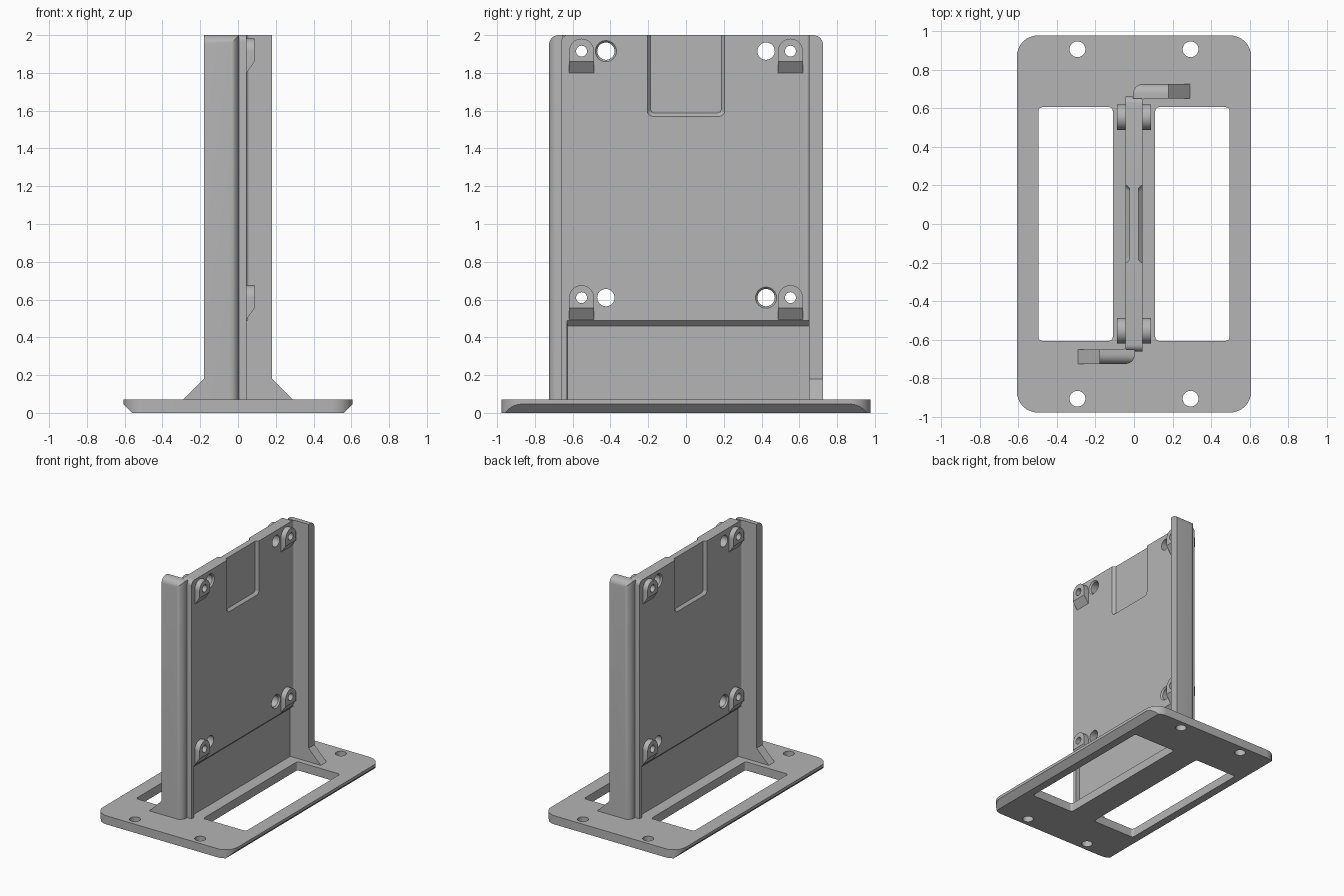
import bpy, bmesh
from math import cos, sin, pi

cube = bpy.data.objects.get("Cube")
if cube:
    bpy.data.objects.remove(cube, do_unlink=True)

grey = bpy.data.materials.new("plain grey")
grey.use_nodes = True
COLOUR = (0.46, 0.46, 0.46, 1)
grey.diffuse_color = COLOUR
for node in grey.node_tree.nodes:
    if node.type == 'BSDF_PRINCIPLED':
        node.inputs["Base Color"].default_value = COLOUR

PLACE = {'x': lambda u, v, w: (w, u, v),
         'y': lambda u, v, w: (u, w, v),
         'z': lambda u, v, w: (u, v, w)}


def make_object(name, bm):
    bmesh.ops.recalc_face_normals(bm, faces=bm.faces)
    mesh = bpy.data.meshes.new(name)
    bm.to_mesh(mesh)
    bm.free()
    obj = bpy.data.objects.new(name, mesh)
    bpy.context.collection.objects.link(obj)
    mesh.materials.append(grey)
    return obj


def loft(name, axis, start, first, end, second=None, turn=1):
    """Solid between two outlines along an axis; turn=-1 spins it half a turn about z."""
    bm = bmesh.new()
    loops = []
    for w, outline in ((start, first), (end, second or first)):
        loop = []
        for u, v in outline:
            x, y, z = PLACE[axis](u, v, w)
            loop.append(bm.verts.new((x * turn, y * turn, z)))
        bm.faces.new(loop)
        loops.append(loop)
    a, b = loops
    for i in range(len(a)):
        j = (i + 1) % len(a)
        bm.faces.new((a[i], a[j], b[j], b[i]))
    return make_object(name, bm)


def circle(u, v, r, n=32):
    return [(u + r * cos(2 * pi * i / n), v + r * sin(2 * pi * i / n)) for i in range(n)]


def rounded(u0, u1, v0, v1, radii, n=8):
    """Rectangle outline with a radius for each corner, anticlockwise from low-low."""
    pts = []
    corners = ((u0, v0, 1, 1), (u1, v0, -1, 1), (u1, v1, -1, -1), (u0, v1, 1, -1))
    for k, (u, v, su, sv) in enumerate(corners):
        r = radii[k]
        if r == 0:
            pts.append((u, v))
            continue
        for i in range(n + 1):
            t = pi + k * pi / 2 + i * pi / 2 / n
            pts.append((u + su * r + r * cos(t), v + sv * r + r * sin(t)))
    return pts


def cut(obj, cutter):
    mod = obj.modifiers.new("cut", 'BOOLEAN')
    mod.operation, mod.solver, mod.object = 'DIFFERENCE', 'EXACT', cutter
    bpy.context.view_layer.objects.active = obj
    bpy.ops.object.modifier_apply(modifier=mod.name)
    bpy.data.objects.remove(cutter, do_unlink=True)


parts = []
BOSS_Y, HOLE_Y = 0.553, 0.424
LEVELS = (0.61, 1.915)

# Base plate with two windows, four screw holes and chamfered long undersides
base = loft("base_plate", 'z', 0, rounded(-0.607, 0.607, -0.977, 0.977, [0.11] * 4), 0.07)
parts.append(base)
for s in (-1, 1):
    x0, x1 = sorted((0.11 * s, 0.495 * s))
    cut(base, loft("window_cutter", 'z', -0.1, rounded(x0, x1, -0.605, 0.605, [0.02] * 4), 0.2))
    cut(base, loft("chamfer_cutter", 'y', -1.1,
                   [(0.55 * s, -0.01), (0.627 * s, 0.067), (0.7 * s, -0.01)], 1.1))
    for t in (-1, 1):
        cut(base, loft("screw_cutter", 'z', -0.1, circle(0.293 * s, 0.905 * t, 0.041), 0.2))

# Upright panel with rounded top corners
panel = loft("upright_panel", 'x', -0.045,
             rounded(-0.66, 0.66, 0.06, 2.0, (0, 0, 0.035, 0.035)), 0.045)
parts.append(panel)
for s in (-1, 1):
    # Sloped notch at the top of each side
    cut(panel, loft("notch_cutter", 'x', 0.024,
                    rounded(-0.187, 0.187, 1.588, 2.1, (0.02, 0.02, 0, 0)), 0.05,
                    rounded(-0.209, 0.209, 1.566, 2.1, (0.03, 0.03, 0, 0)), turn=s))
    # Shallow pocket below the bosses, leaving a lip at one end
    cut(panel, loft("pocket_cutter", 'x', 0.015, rounded(-0.628, 0.75, 0, 0.46, [0] * 4),
                    0.05, rounded(-0.63, 0.75, 0, 0.495, [0] * 4), turn=s))
    for z in LEVELS:
        for y in (BOSS_Y, HOLE_Y):
            r = 0.029 if y == BOSS_Y else 0.046
            cut(panel, loft("hole_cutter", 'x', -0.2, circle(y * s, z, r), 0.2))
    # Countersinks on diagonal corners
    for y, z in ((HOLE_Y, LEVELS[0]), (-HOLE_Y, LEVELS[1])):
        cut(panel, loft("countersink_cutter", 'x', 0.03, circle(y, z, 0.044),
                        0.05, circle(y, z, 0.06), turn=s))


# Mounting bosses: arched face, sloped underside
def arch(y, z, low):
    pts = [(y + 0.066 * cos(pi * i / 16), z + 0.066 * sin(pi * i / 16)) for i in range(17)]
    return pts + [(y - 0.066, z - low), (y + 0.066, z - low)]


for s, side in ((1, "left"), (-1, "right")):
    for y, end in ((-BOSS_Y, "a"), (BOSS_Y, "b")):
        for z, level in zip(LEVELS, ("lower", "upper")):
            boss = loft(f"{level}_{side}_boss_{end}", 'x', 0.043, arch(y, z, 0.118),
                        0.088, arch(y, z, 0.055), turn=s)
            cut(boss, loft("hole_cutter", 'x', -0.2, circle(y, z, 0.029), 0.2, turn=s))
            parts.append(boss)

# End flanges with rounded outer edges, and their foot gussets
for s, side in ((1, "front"), (-1, "back")):
    flange = loft(side + "_flange", 'z', 0.06,
                  [(-0.18, -0.725), (0.005, -0.725), (0.005, -0.65), (-0.18, -0.65)], 2.0, turn=s)
    bm = bmesh.new()
    bm.from_mesh(flange.data)
    edges = []
    for e in bm.edges:
        a, b = (v.co * s for v in e.verts)
        outer = max(a.y, b.y) < -0.7
        top = min(abs(a.z), abs(b.z)) > 1.9
        corner = min(a.x, b.x) > 0
        if outer and (top or corner):
            edges.append(e)
    bmesh.ops.bevel(bm, geom=edges, offset=0.05, segments=6, profile=0.5, affect='EDGES')
    bmesh.ops.recalc_face_normals(bm, faces=bm.faces)
    bm.to_mesh(flange.data)
    bm.free()
    parts.append(flange)
    parts.append(loft(side + "_gusset", 'y', -0.725,
                      [(-0.3, 0.06), (-0.17, 0.06), (-0.17, 0.19)], -0.65, turn=s))
    # Small fillet where the flange meets the panel
    curve = [(-0.06 + 0.015 * sin(pi / 2 * i / 6), -0.635 - 0.015 * cos(pi / 2 * i / 6))
             for i in range(7)]
    parts.append(loft(side + "_inner_fillet", 'z', 0.49, curve + [(-0.04, -0.655)], 2.0, turn=s))

# Smooth the curved surfaces, keeping sharp edges
bpy.ops.object.select_all(action='DESELECT')
for obj in parts:
    obj.select_set(True)
bpy.context.view_layer.objects.active = parts[0]
bpy.ops.object.shade_smooth_by_angle(angle=0.52)
